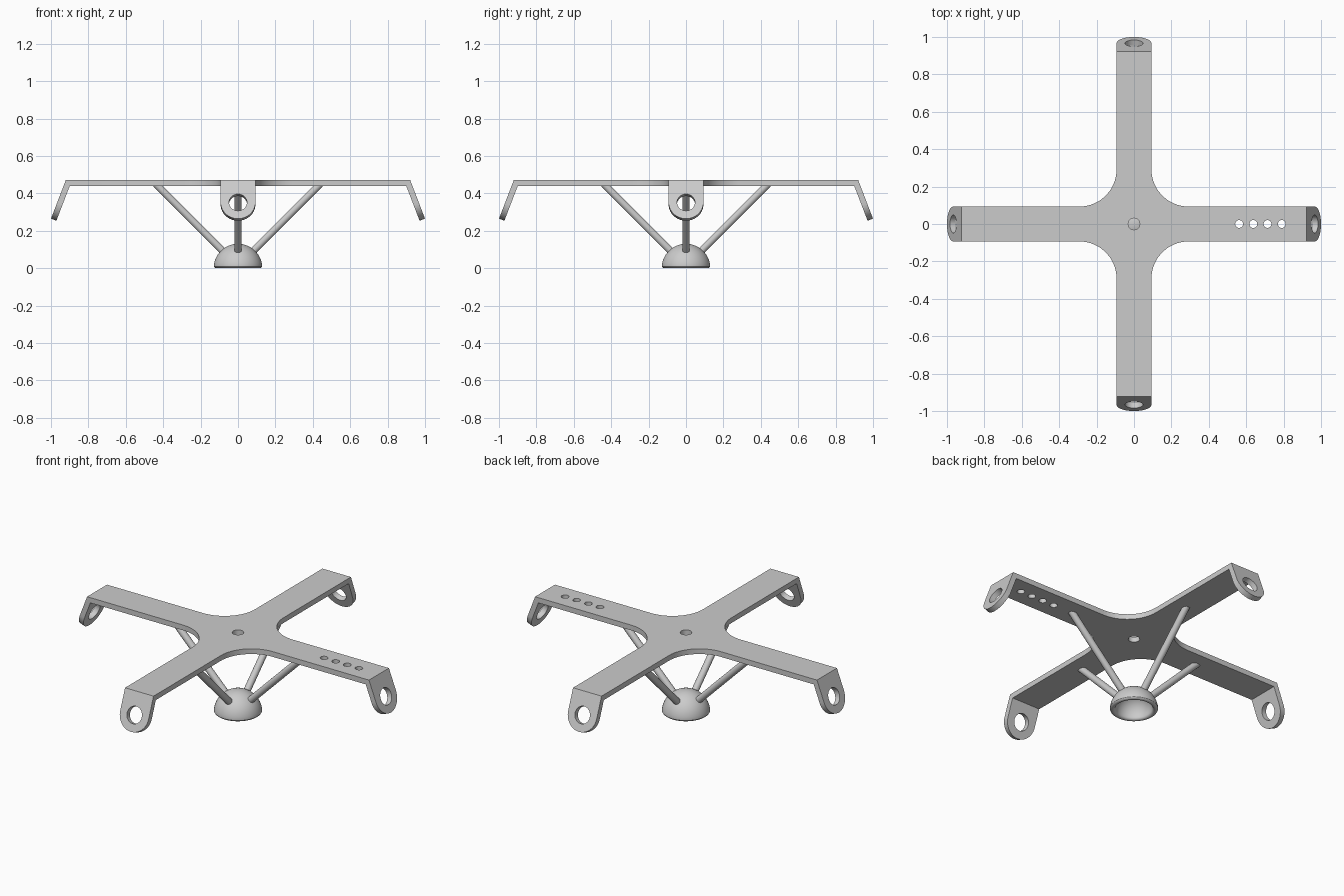
import bpy, bmesh
from math import sin, cos, tan, pi, radians
from mathutils import Matrix, Vector

if "Cube" in bpy.data.objects:
    bpy.data.objects.remove(bpy.data.objects["Cube"])

TOP, TH, W, REACH = 0.47, 0.031, 0.093, 0.921
LEAN = radians(21)                          # tab lean from vertical
MITER = TH * tan((pi / 2 - LEAN) / 2)       # inner setback at the bend


def arc(cx, cy, r, a0, a1, n):
    return [(cx + r * cos(a0 + (a1 - a0) * i / n), cy + r * sin(a0 + (a1 - a0) * i / n))
            for i in range(n + 1)]


def circle(cx, cy, r, n=32):
    return arc(cx, cy, r, 0, 2 * pi, n)[:-1]


def sheet(name, loops):
    """Flat sheet with holes: the first loop is the outline, the rest are holes."""
    cu = bpy.data.curves.new(name, 'CURVE')
    cu.dimensions, cu.fill_mode, cu.extrude = '2D', 'BOTH', TH / 2
    for pts in loops:
        sp = cu.splines.new('POLY')
        sp.points.add(len(pts) - 1)
        for p, (x, y) in zip(sp.points, pts):
            p.co = (x, y, 0, 1)
        sp.use_cyclic_u = True
    ob = bpy.data.objects.new(name, cu)
    bpy.context.collection.objects.link(ob)
    bpy.context.view_layer.objects.active = ob
    bpy.ops.object.select_all(action='DESELECT')
    ob.select_set(True)
    bpy.ops.object.convert(target='MESH')
    return bpy.context.object


def finish(ob, bm):
    bmesh.ops.remove_doubles(bm, verts=bm.verts, dist=1e-5)
    bmesh.ops.recalc_face_normals(bm, faces=bm.faces)
    bm.to_mesh(ob.data)
    bm.free()
    bpy.ops.object.select_all(action='DESELECT')
    bpy.context.view_layer.objects.active = ob
    ob.select_set(True)
    bpy.ops.object.shade_smooth_by_angle(angle=radians(30))


def open_and_miter(ob, is_end, shift):
    """Remove the hidden end face and slide its lower edge to the bend plane."""
    bm = bmesh.new()
    bm.from_mesh(ob.data)
    bmesh.ops.remove_doubles(bm, verts=bm.verts, dist=1e-5)
    ends = [f for f in bm.faces if is_end(f.calc_center_median())]
    low = {v for f in ends for v in f.verts if v.co.z < 0}
    bmesh.ops.delete(bm, geom=ends, context='FACES')
    for v in low:
        v.co += shift(v.co)
    finish(ob, bm)


def plate_shift(co):
    if abs(co.x) > abs(co.y):
        return Vector((-MITER if co.x > 0 else MITER, 0, 0))
    return Vector((0, -MITER if co.y > 0 else MITER, 0))


# Cross plate with filleted inner corners and drilled holes
R = 0.2
quarter = [(REACH, -W), (REACH, W)] + arc(W + R, W + R, R, -pi / 2, -pi, 20)
outline = []
for k in range(4):
    c, s = round(cos(k * pi / 2)), round(sin(k * pi / 2))
    outline += [(x * c - y * s, x * s + y * c) for x, y in quarter]
holes = [circle(0, 0, 0.031)] + [circle(0.562 + 0.076 * i, 0, 0.021, 24) for i in range(4)]
plate = sheet("cross_plate", [outline] + holes)
open_and_miter(plate, lambda c: max(abs(c.x), abs(c.y)) > REACH - 0.001, plate_shift)
plate.location.z = TOP - TH / 2

# Bent end tabs with rounded tips and a bolt hole
tab_len = 0.22
tip = tab_len - W
tab_outline = [(-W, 0), (W, 0)] + arc(0, tip, W, 0, pi, 28)
for k in range(4):
    tab = sheet(f"end_tab_{k + 1}", [tab_outline, circle(0, tip, 0.048)])
    open_and_miter(tab, lambda c: c.y < 0.001, lambda co: Vector((0, MITER, 0)))
    d = Vector((sin(LEAN), 0, -cos(LEAN)))
    n = Vector((cos(LEAN), 0, sin(LEAN)))
    m = Matrix((Vector((0, -1, 0)), d, n)).transposed().to_4x4()
    m.translation = Vector((REACH, 0, TOP)) - n * TH / 2
    tab.matrix_world = Matrix.Rotation(k * pi / 2, 4, 'Z') @ m

# Hollow dome foot with a rounded rim
ro, ri = 0.13, 0.1
rim = (ro - ri) / 2
profile = [(x, z) for x, z in arc(0, 0, ro, pi / 2, 0.12, 16)]
profile += arc(ro - rim, rim, rim, 0, -pi, 8)[1:]
profile += arc(0, rim, ri, 0, pi / 2, 14)[1:]
bm = bmesh.new()
vs = [bm.verts.new((x, 0, z)) for x, z in profile]
es = [bm.edges.new(p) for p in zip(vs, vs[1:])]
bmesh.ops.spin(bm, geom=vs + es, cent=(0, 0, 0), axis=(0, 0, 1), angle=2 * pi, steps=48)
bmesh.ops.dissolve_degenerate(bm, dist=1e-5, edges=bm.edges)
foot = bpy.data.objects.new("dome_foot", bpy.data.meshes.new("dome_foot"))
bpy.context.collection.objects.link(foot)
finish(foot, bm)

# Diagonal struts from the foot to the plate
a, b = Vector((0.078, 0, 0.088)), Vector((0.44, 0, 0.45))
for k in range(4):
    rot = Matrix.Rotation(k * pi / 2, 4, 'Z')
    p, q = rot @ a, rot @ b
    bpy.ops.mesh.primitive_cylinder_add(vertices=24, radius=0.0195, depth=(q - p).length,
                                        location=(p + q) / 2,
                                        rotation=(q - p).to_track_quat('Z', 'Y').to_euler())
    bpy.context.object.name = f"strut_{k + 1}"
    bpy.ops.object.shade_smooth_by_angle(angle=radians(30))
